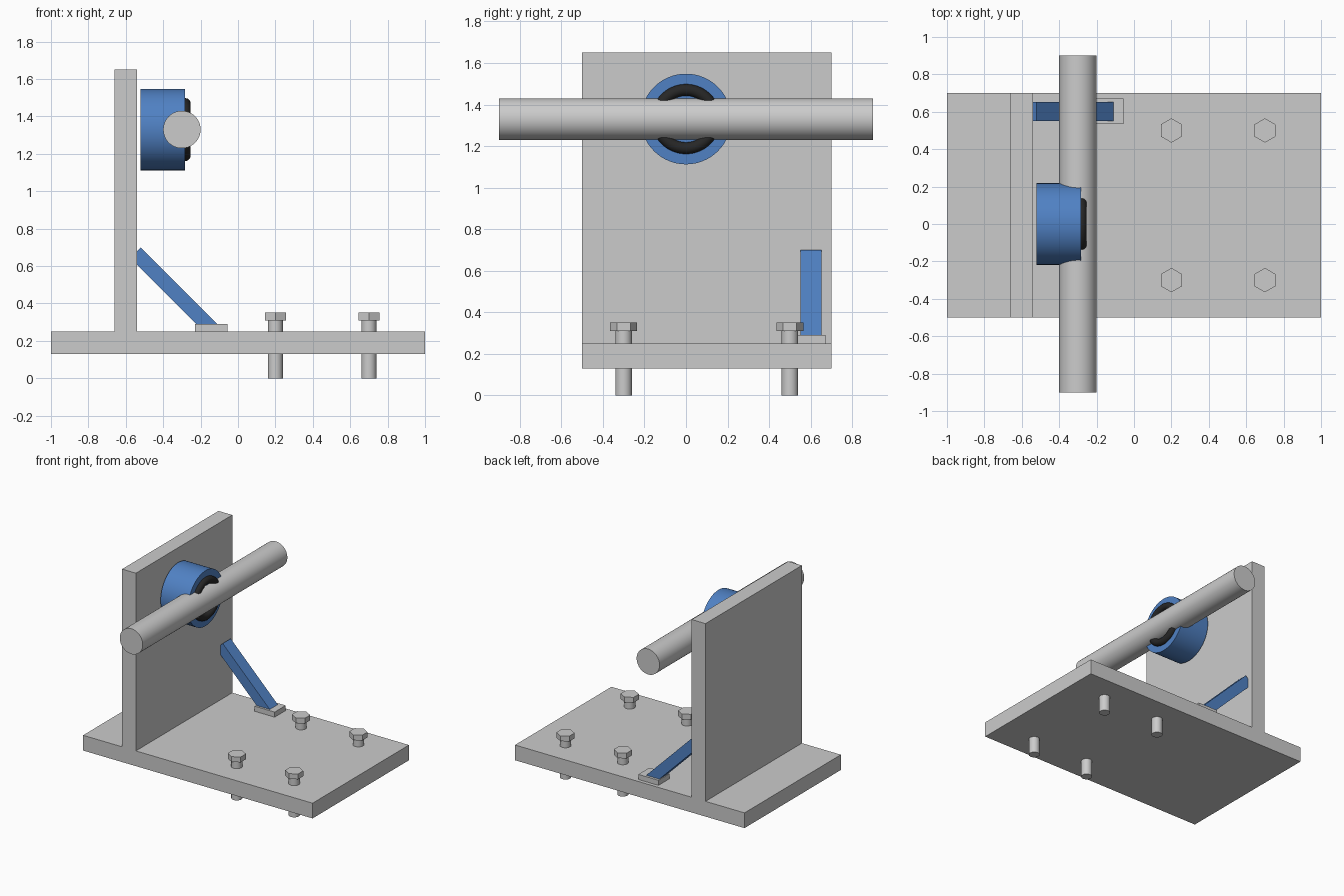
import bpy, bmesh, math
from mathutils import Vector

if "Cube" in bpy.data.objects:
    bpy.data.objects.remove(bpy.data.objects["Cube"])


def material(name, rgb):
    m = bpy.data.materials.new(name)
    m.diffuse_color = (*rgb, 1)
    m.use_nodes = True
    m.node_tree.nodes["Principled BSDF"].inputs["Base Color"].default_value = m.diffuse_color
    return m


BLUE = material("blue_paint", (0.08, 0.22, 0.55))
BLACK = material("black_rubber", (0.02, 0.02, 0.02))


def extrude_profile(name, pts, y0, y1, mat=None):
    """Extrude an x-z outline along y."""
    bm = bmesh.new()
    face = bm.faces.new([bm.verts.new((x, y0, z)) for x, z in pts])
    ext = bmesh.ops.extrude_face_region(bm, geom=[face])
    moved = [v for v in ext["geom"] if isinstance(v, bmesh.types.BMVert)]
    bmesh.ops.translate(bm, verts=moved, vec=(0, y1 - y0, 0))
    bmesh.ops.recalc_face_normals(bm, faces=bm.faces)
    me = bpy.data.meshes.new(name)
    bm.to_mesh(me)
    bm.free()
    ob = bpy.data.objects.new(name, me)
    bpy.context.collection.objects.link(ob)
    if mat:
        me.materials.append(mat)
    return ob


def rod(name, a, b, radius, sides=64, mat=None):
    """Cylinder between two points."""
    a, b = Vector(a), Vector(b)
    d = b - a
    bpy.ops.mesh.primitive_cylinder_add(
        vertices=sides, radius=radius, depth=d.length, location=(a + b) / 2,
        rotation=d.to_track_quat('Z', 'Y').to_euler())
    ob = bpy.context.object
    ob.name = name
    if sides > 8:
        bpy.ops.object.shade_smooth_by_angle(angle=math.radians(30))
    if mat:
        ob.data.materials.append(mat)
    return ob


# base plate and upright wall as one T-shaped bracket
extrude_profile("bracket", [(-1, 0.13), (1, 0.13), (1, 0.25), (-0.54, 0.25),
                            (-0.54, 1.65), (-0.66, 1.65), (-0.66, 0.25), (-1, 0.25)],
                -0.5, 0.7)

# horizontal bar
AXIS_Z = 1.33
rod("bar", (-0.3, -0.9, AXIS_Z), (-0.3, 0.9, AXIS_Z), 0.1)

# round hub with a rubber ring on its face
rod("hub", (-0.522, 0, AXIS_Z), (-0.283, 0, AXIS_Z), 0.218, mat=BLUE)
bpy.ops.mesh.primitive_torus_add(major_radius=0.14, minor_radius=0.028,
                                 major_segments=64, minor_segments=20,
                                 location=(-0.281, 0, AXIS_Z),
                                 rotation=(0, math.pi / 2, 0))
ring = bpy.context.object
ring.name = "rubber_ring"
ring.data.materials.append(BLACK)
bpy.ops.object.shade_smooth()

# diagonal strut and its foot
extrude_profile("strut", [(-0.52, 0.70), (-0.577, 0.643), (-0.194, 0.26), (-0.08, 0.26)],
                0.552, 0.652, BLUE)
extrude_profile("strut_foot", [(-0.23, 0.25), (-0.055, 0.25), (-0.055, 0.29), (-0.23, 0.29)],
                0.535, 0.672)

# four hex bolts
for x in (0.2, 0.7):
    for y in (-0.3, 0.5):
        rod("bolt_shaft", (x, y, 0), (x, y, 0.32), 0.04, 32)
        bpy.ops.mesh.primitive_cylinder_add(vertices=6, radius=0.065, depth=0.042,
                                            location=(x, y, 0.33))
        bpy.context.object.name = "bolt_head"
